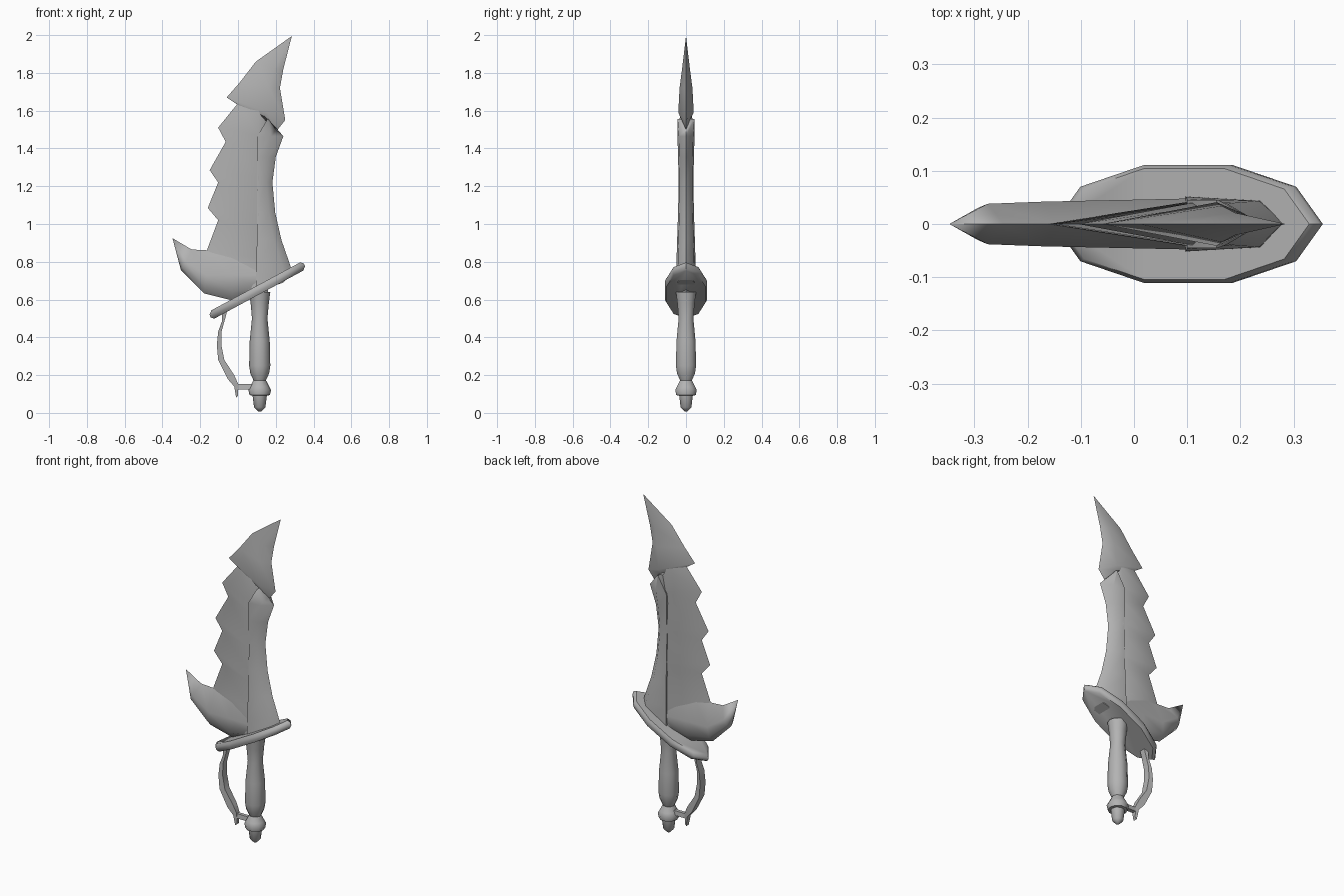
import bpy, bmesh, math

steel = bpy.data.materials.new("grey_steel")
steel.diffuse_color = (0.45, 0.45, 0.45, 1)


def loft(name, rings, angle=50):
    """Skin equal-length closed rings of points and cap both ends."""
    bm = bmesh.new()
    loops = [[bm.verts.new(p) for p in ring] for ring in rings]
    n = len(loops[0])
    for a, b in zip(loops, loops[1:]):
        for i in range(n):
            j = (i + 1) % n
            bm.faces.new((a[i], a[j], b[j], b[i]))
    bm.faces.new(loops[0][::-1])
    bm.faces.new(loops[-1])
    bmesh.ops.remove_doubles(bm, verts=bm.verts, dist=0.0005)
    bmesh.ops.recalc_face_normals(bm, faces=bm.faces)
    mesh = bpy.data.meshes.new(name)
    bm.to_mesh(mesh)
    bm.free()
    mesh.materials.append(steel)
    obj = bpy.data.objects.new(name, mesh)
    bpy.context.collection.objects.link(obj)
    bpy.ops.object.select_all(action='DESELECT')
    obj.select_set(True)
    bpy.context.view_layer.objects.active = obj
    bpy.ops.object.shade_smooth_by_angle(angle=math.radians(angle))
    return obj


def diamond(left, mid, y, right):
    """Four-point blade section: sharp edges left and right, ridge between."""
    return [(left[0], 0, left[1]), (mid[0], -y, mid[1]),
            (right[0], 0, right[1]), (mid[0], y, mid[1])]


# Blade tip, its lower rim overhanging the serrated part
loft("blade_tip", [
    diamond((0.285, 1.995), (0.285, 1.995), 0, (0.285, 1.995)),
    diamond((0.095, 1.86), (0.19, 1.82), 0.021, (0.24, 1.82)),
    diamond((0.01, 1.75), (0.165, 1.72), 0.034, (0.222, 1.72)),
    diamond((-0.06, 1.67), (0.155, 1.59), 0.041, (0.25, 1.55)),
    diamond((0.0, 1.63), (0.14, 1.57), 0.03, (0.21, 1.50)),
])

# Serrated blade: each tooth has a point followed by a notch
teeth = [((0.0, 1.64), 0.030), ((-0.105, 1.51), 0.040), ((-0.065, 1.435), 0.032),
         ((-0.15, 1.285), 0.040), ((-0.105, 1.22), 0.033),
         ((-0.16, 1.085), 0.042), ((-0.105, 1.02), 0.036),
         ((-0.165, 0.86), 0.043), ((-0.12, 0.68), 0.045)]
loft("serrated_blade", [
    diamond(p, (0.11, p[1] - 0.04), y, (0.16, p[1] - 0.04)) for p, y in teeth])

# Thick spine along the back of the blade with a pointed top
spine = [(0.095, 0.64, 0.052, 0.24, 0.285, 0.74), (0.097, 0.78, 0.051, 0.235, 0.277, 0.78),
         (0.10, 0.915, 0.047, 0.19, 0.23, 0.915), (0.10, 1.06, 0.042, 0.165, 0.197, 1.06),
         (0.10, 1.22, 0.039, 0.15, 0.182, 1.22), (0.10, 1.355, 0.042, 0.16, 0.20, 1.355),
         (0.10, 1.46, 0.045, 0.175, 0.24, 1.465)]
rings = [[(xl, -w, z), (xm, -w * 0.85, (z + zr) / 2), (xr, 0, zr),
          (xm, w * 0.85, (z + zr) / 2), (xl, w, z)] for xl, z, w, xm, xr, zr in spine]
rings.append([(0.155, -0.045, 1.555), (0.16, -0.044, 1.557), (0.20, 0, 1.50),
              (0.16, 0.044, 1.557), (0.155, 0.045, 1.555)])
loft("blade_spine", rings)

# Hooked claw at the base of the blade
claw = [((-0.347, 0.925), (-0.347, 0.925), (-0.347, 0.925), 0),
        ((-0.245, 0.865), (-0.275, 0.80), (-0.302, 0.755), 0.038),
        ((-0.15, 0.86), (-0.17, 0.73), (-0.18, 0.633), 0.042),
        ((-0.03, 0.90), (-0.03, 0.73), (-0.03, 0.595), 0.045),
        ((0.11, 0.92), (0.11, 0.73), (0.11, 0.63), 0.048)]
rings = []
for top, mid, low, y in claw:
    lx, lz = (mid[0] + 2 * low[0]) / 3, (mid[1] + 2 * low[1]) / 3
    rings.append([(top[0], 0, top[1]), (mid[0], -y, mid[1]), (lx, -y * 0.8, lz),
                  (low[0], 0, low[1]), (lx, y * 0.8, lz), (mid[0], y, mid[1])])
loft("blade_claw", rings, 60)

# Slanted oval guard plate with a bevelled rim
half = [(0.25, 0), (0.2, 0.07), (0.08, 0.111), (-0.08, 0.111), (-0.2, 0.07)]
outline = half + [(-x, -y) for x, y in half]
loft("guard", [[(0.102 + x * s + t * -0.35, y * s, 0.648 + 0.54 * x * s + t)
                for x, y in outline]
               for s, t in ((0.94, -0.022), (1, -0.008), (1, 0.008), (0.94, 0.022))])


# Turned grip and pommel
def turned(name, profile, sides=10):
    loft(name, [[(0.115 + r * math.cos(k * math.tau / sides),
                  r * math.sin(k * math.tau / sides), z) for k in range(sides)]
                for r, z in profile])


turned("grip", [(0.032, 0.17), (0.05, 0.21), (0.056, 0.25), (0.053, 0.38),
                (0.041, 0.50), (0.048, 0.58), (0.056, 0.64)])
turned("pommel", [(0.008, 0.008), (0.03, 0.03), (0.038, 0.092), (0.054, 0.094),
                  (0.06, 0.122), (0.05, 0.14), (0.032, 0.175)])


# Knuckle bow and the bar joining it to the pommel
def strap(name, stations):
    loft(name, [[(a[0], -y, a[1]), (b[0], -y * 0.8, b[1]),
                 (b[0], y * 0.8, b[1]), (a[0], y, a[1])] for a, b, y in stations])


strap("knuckle_bow", [
    ((-0.085, 0.55), (-0.05, 0.57), 0.022), ((-0.085, 0.485), (-0.065, 0.51), 0.022),
    ((-0.105, 0.43), (-0.087, 0.43), 0.024), ((-0.112, 0.36), (-0.088, 0.36), 0.026),
    ((-0.105, 0.28), (-0.072, 0.28), 0.026), ((-0.055, 0.18), (-0.02, 0.20), 0.022),
    ((-0.02, 0.14), (0.0, 0.155), 0.017), ((-0.01, 0.08), (0.0, 0.09), 0.012)])
strap("pommel_bar", [((-0.015, 0.125), (-0.015, 0.152), 0.013),
                     ((0.09, 0.125), (0.09, 0.152), 0.013)])
